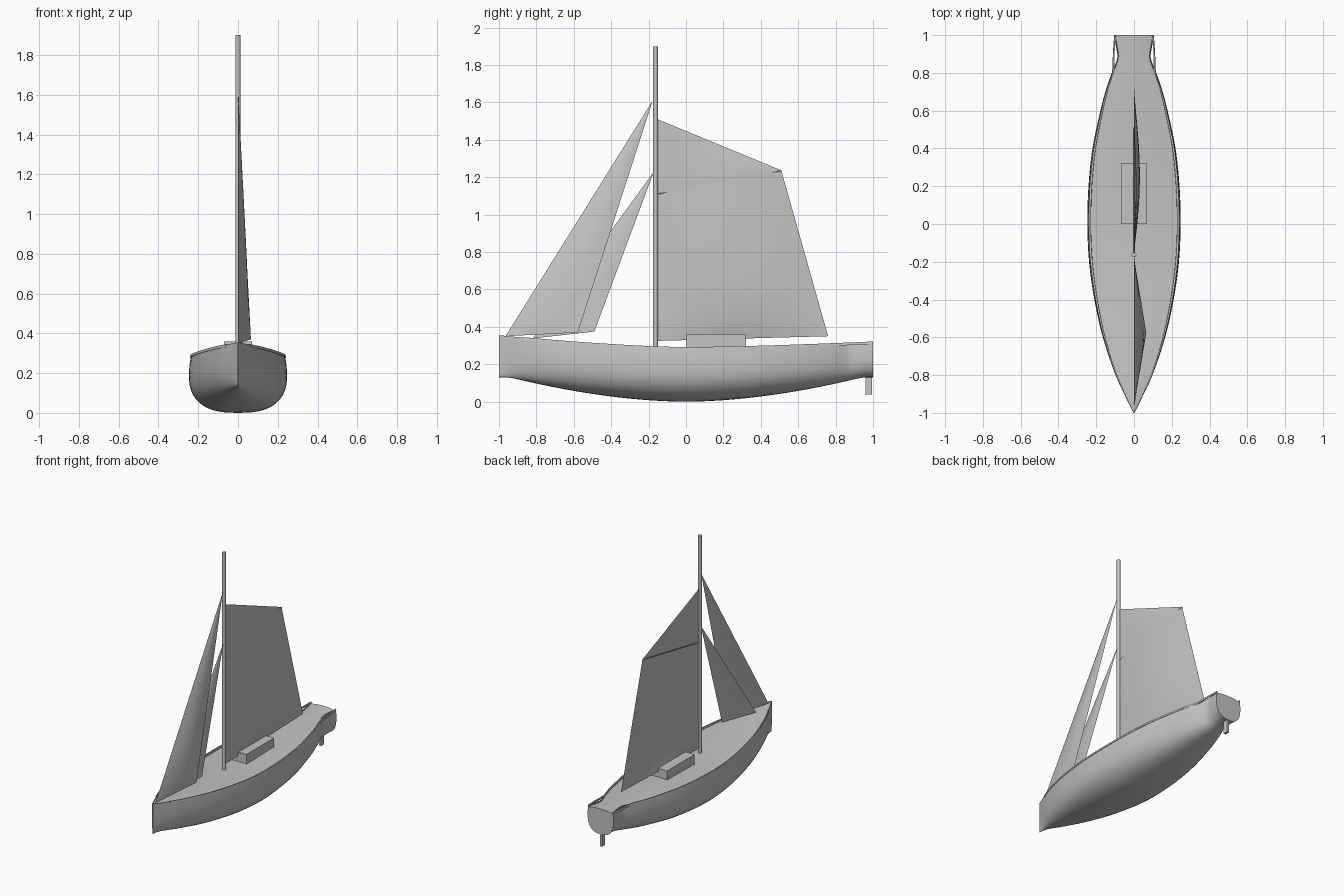
import bpy, bmesh, math
from mathutils import Vector

if "Cube" in bpy.data.objects:
    bpy.data.objects.remove(bpy.data.objects["Cube"])

grey = bpy.data.materials.new("plain grey")
grey.diffuse_color = (0.55, 0.55, 0.55, 1)
grey.use_nodes = True
grey.node_tree.nodes["Principled BSDF"].inputs["Base Color"].default_value = grey.diffuse_color


def finish(name, bm, angle=40):
    bmesh.ops.remove_doubles(bm, verts=bm.verts, dist=0.0002)
    bmesh.ops.recalc_face_normals(bm, faces=bm.faces)
    me = bpy.data.meshes.new(name)
    bm.to_mesh(me)
    bm.free()
    ob = bpy.data.objects.new(name, me)
    bpy.context.collection.objects.link(ob)
    me.materials.append(grey)
    bpy.ops.object.select_all(action='DESELECT')
    ob.select_set(True)
    bpy.context.view_layer.objects.active = ob
    bpy.ops.object.shade_smooth_by_angle(angle=math.radians(angle))
    return ob


def loft(name, rings, closed=False, caps=False, angle=40):
    """Skin a list of equal-length point rows."""
    bm = bmesh.new()
    rows = [[bm.verts.new(p) for p in r] for r in rings]
    n = len(rows[0])
    for a, b in zip(rows, rows[1:]):
        for i in range(n if closed else n - 1):
            j = (i + 1) % n
            bm.faces.new((a[i], a[j], b[j], b[i]))
    if caps:
        bm.faces.new(rows[0])
        bm.faces.new(rows[-1])
    return finish(name, bm, angle)


def curve_at(pts, y):
    """Smooth value through (y, value) stations."""
    for k in range(len(pts) - 1):
        if y <= pts[k + 1][0] + 1e-9:
            break
    def slope(i):
        a, b = pts[max(i - 1, 0)], pts[min(i + 1, len(pts) - 1)]
        return (b[1] - a[1]) / (b[0] - a[0])
    (y0, v0), (y1, v1) = pts[k], pts[k + 1]
    h = y1 - y0
    t = (y - y0) / h
    return ((2*t**3 - 3*t**2 + 1) * v0 + (t**3 - 2*t**2 + t) * h * slope(k)
            + (3*t**2 - 2*t**3) * v1 + (t**3 - t**2) * h * slope(k + 1))


BODY = [(-1, .003), (-.9, .052), (-.8, .098), (-.6, .165), (-.4, .21), (-.2, .238),
        (0, .247), (.2, .241), (.4, .22), (.6, .178), (.7, .152), (.8, .118)]
HULL = BODY + [(.86, .093), (.89, .087), (.93, .094), (1, .106)]
RAIL = BODY + [(.9, .113), (1, .106)]


def sheer(y):
    return .29 + (.065 if y < 0 else .03) * abs(y) ** 1.5


def keel(y):
    return min(.13, .145 * abs(y) ** 1.8)


# Hull with cambered, slightly sunken deck
def section(y):
    w, top, low = curve_at(HULL, y), sheer(y), keel(y)
    mid = low + .64 * (top - low)
    half = [(0, top - .002), (w * .45, top - .004), (w * .92, top - .011),
            (w * .925, top), (w * .955, top), (w * .99, (top + mid) / 2)]
    for i in range(11):
        t = math.pi / 2 * i / 10
        half.append((w * max(math.cos(t), 0) ** .75, mid - (mid - low) * math.sin(t) ** .85))
    half[-1] = (0, low)
    left = [(-x, z) for x, z in half[-2:0:-1]]
    return [(x, y, z) for x, z in half + left]


stations = [-1 + i * .04 for i in range(46)] + [.83, .86, .89, .92, .96, 1]
loft("hull", [section(y) for y in stations], closed=True, caps=True, angle=38)

# Thin rails bridging the narrowed stern
for side, label in ((1, "right"), (-1, "left")):
    rings = []
    for i in range(48):
        y = -.88 + 1.88 * i / 47
        w, z = curve_at(RAIL, y) * .965, sheer(y)
        rings.append([(side * (w + dx), y, z + dz) for dx, dz in
                      ((-.004, -.012), (.003, -.012), (.001, .002), (-.006, .002))])
    loft("rail_" + label, rings, closed=True, caps=True)


# Boxes: cabin and rudder
def box(name, lo, hi):
    lo, hi = Vector(lo), Vector(hi)
    bm = bmesh.new()
    bmesh.ops.create_cube(bm, size=1)
    for v in bm.verts:
        v.co = Vector((lo[i] + (v.co[i] + .5) * (hi[i] - lo[i]) for i in range(3)))
    return finish(name, bm, 30)


box("cabin", (-.07, 0, .27), (.07, .32, .358))
box("rudder", (-.009, .96, .038), (.009, .995, .15))


# Spars
def spar(name, a, b, r, sides=12):
    a, b = Vector(a), Vector(b)
    q = (b - a).to_track_quat('Z', 'Y')
    ring = [q @ Vector((r * math.cos(2 * math.pi * i / sides),
                        r * math.sin(2 * math.pi * i / sides), 0)) for i in range(sides)]
    return loft(name, [[p + a for p in ring], [p + b for p in ring]], closed=True, caps=True)


spar("mast", (0, -.163, .28), (0, -.163, 1.9), .013)
spar("gaff", (0, -.155, 1.11), (0, .51, 1.235), .004, 8)


# Sails: luff foot, leech foot, luff head, leech head, with belly towards +x
def sail(name, corners, belly, n=20):
    a, b, c, d = (Vector(p) for p in corners)
    rings = []
    for j in range(n + 1):
        v = j / n
        row = []
        for i in range(n + 1):
            u = i / n
            p = a.lerp(b, u).lerp(c.lerp(d, u), v)
            p.x += belly(u, v)
            row.append(p)
        rings.append(row)
    return loft(name, rings, angle=60)


sail("main_sail", [(0, -.152, .325), (0, .76, .35), (0, -.152, 1.11), (0, .51, 1.235)],
     lambda u, v: .036 * math.sin(math.pi * u) * (1 - (1 - v) ** 6) * (1 - .6 * v ** 2))
sail("top_sail", [(0, -.152, 1.11), (0, .51, 1.235), (0, -.152, 1.51), (0, .51, 1.237)],
     lambda u, v: .0144 * math.sin(math.pi * u) * (1 - v ** 2))
head = (0, -.178, 1.61)
sail("jib", [(0, -.965, .35), (.065, -.578, .37), head, head],
     lambda u, v: .022 * math.sin(math.pi * u) * (1 - v) ** .8 * (1 - (1 - v) ** 8))
head = (0, -.172, 1.23)
sail("stay_sail", [(0, -.82, .338), (.048, -.49, .375), head, head],
     lambda u, v: .014 * math.sin(math.pi * u) * (1 - v) ** .8 * (1 - (1 - v) ** 8))
